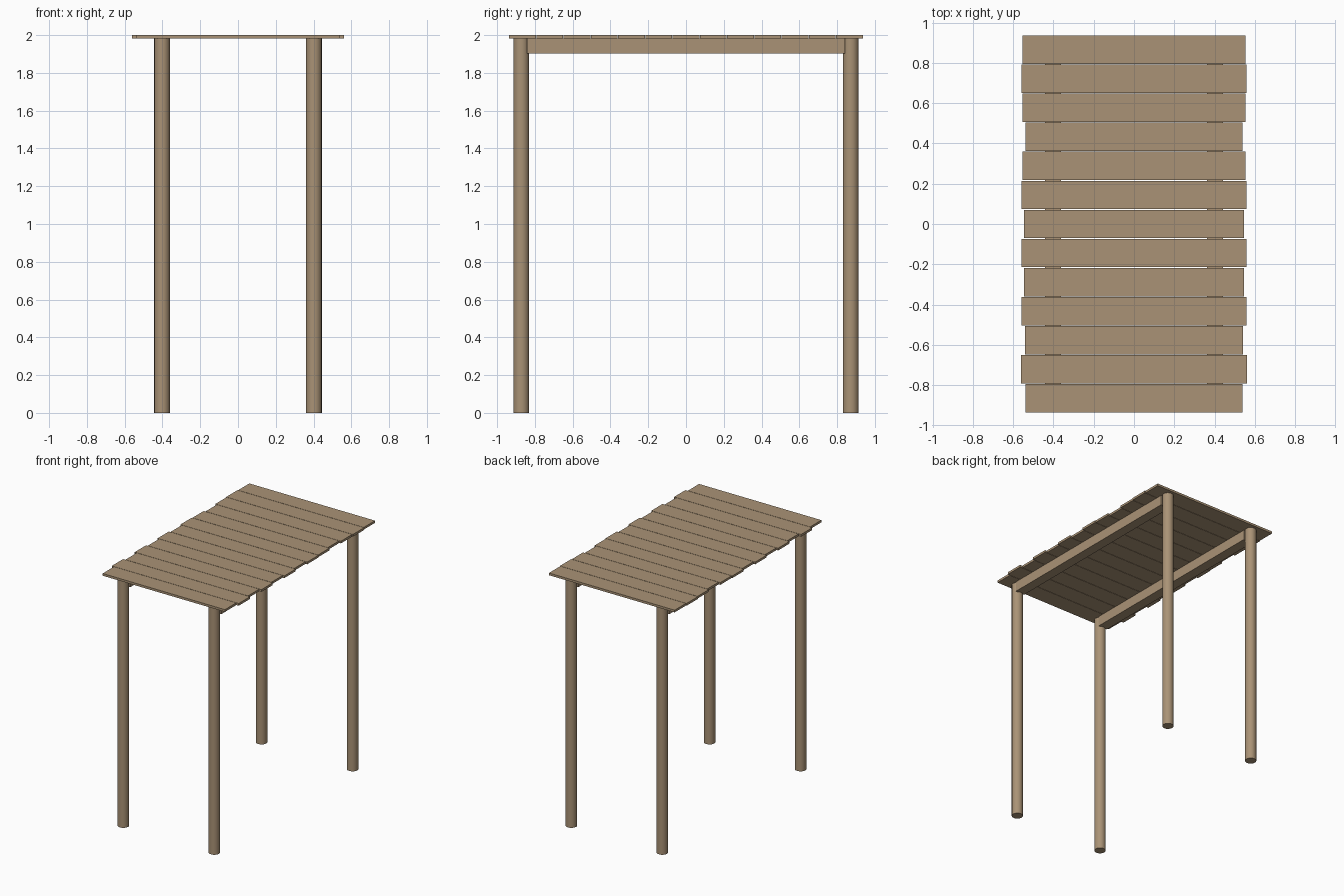
import bpy, math

if "Cube" in bpy.data.objects:
    bpy.data.objects.remove(bpy.data.objects["Cube"])

wood = bpy.data.materials.new("wood")
wood.diffuse_color = (0.40, 0.29, 0.18, 1)
wood.use_nodes = True
wood.node_tree.nodes["Principled BSDF"].inputs["Base Color"].default_value = wood.diffuse_color

PLANK_T = 0.018
POST_H = 2.0 - PLANK_T
POST_X, POST_Y, POST_R = 0.402, 0.872, 0.042


def finish(obj, name):
    obj.name = name
    obj.data.materials.append(wood)
    return obj


def box(name, size, loc):
    bpy.ops.mesh.primitive_cube_add(size=1, location=loc)
    obj = bpy.context.object
    obj.scale = size
    bpy.ops.object.transform_apply(location=False, rotation=False, scale=True)
    return finish(obj, name)


# Four round posts
for side, sx in (("left", -1), ("right", 1)):
    for end, sy in (("front", -1), ("back", 1)):
        bpy.ops.mesh.primitive_cylinder_add(
            vertices=16, radius=POST_R, depth=POST_H,
            location=(sx * POST_X, sy * POST_Y, POST_H / 2))
        finish(bpy.context.object, f"{end}_{side}_post")
        bpy.ops.object.shade_smooth_by_angle(angle=math.radians(40))

    # Long beam joining the posts on this side
    box(f"{side}_beam", (0.08, 1.682, 0.08), (sx * POST_X, 0, POST_H - 0.04))

# Roof planks of uneven length, front to back
half_lengths = [0.54, 0.561, 0.541, 0.56, 0.546, 0.56, 0.546,
                0.56, 0.555, 0.54, 0.555, 0.56, 0.555]
pitch = 1.875 / len(half_lengths)
for i, half in enumerate(half_lengths):
    y = (i - (len(half_lengths) - 1) / 2) * pitch
    box(f"roof_plank_{i + 1}", (2 * half, pitch - 0.003, PLANK_T),
        (0, y, 2.0 - PLANK_T / 2))
